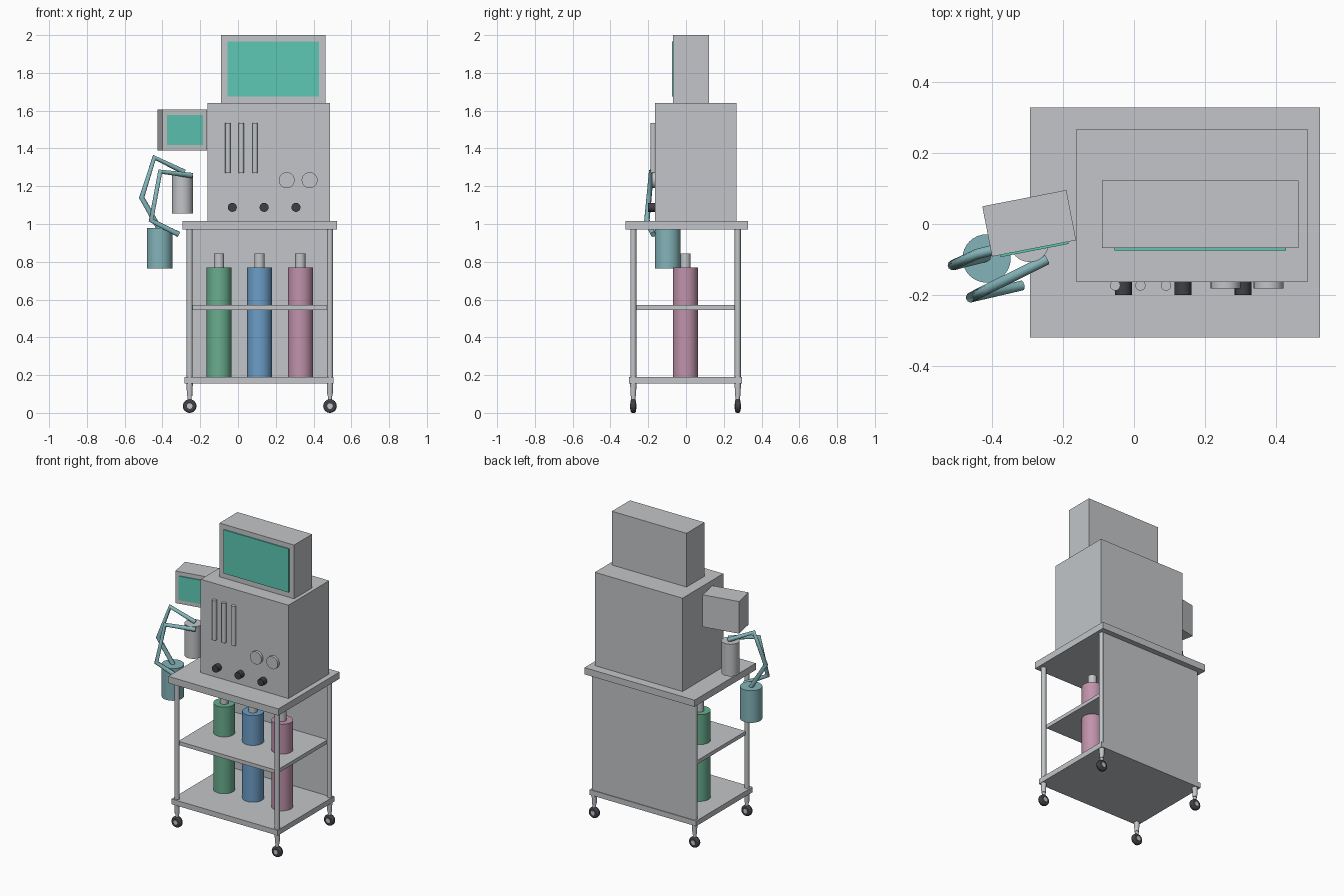
import bpy
import math
from mathutils import Vector

old = bpy.data.objects.get("Cube")
if old:
    bpy.data.objects.remove(old, do_unlink=True)


def material(name, r, g, b):
    m = bpy.data.materials.new(name)
    m.use_nodes = True
    m.diffuse_color = (r, g, b, 1)
    m.node_tree.nodes["Principled BSDF"].inputs["Base Color"].default_value = (r, g, b, 1)
    return m


GREY = material("light_grey", 0.54, 0.56, 0.58)
SCREEN = material("screen_green", 0.11, 0.58, 0.46)
TEAL = material("hose_teal", 0.23, 0.46, 0.49)
GREEN = material("cylinder_green", 0.14, 0.42, 0.27)
BLUE = material("cylinder_blue", 0.15, 0.34, 0.57)
PINK = material("cylinder_pink", 0.53, 0.29, 0.41)
DARK = material("dark_rubber", 0.05, 0.05, 0.06)


def finish(name, mat, smooth=False):
    ob = bpy.context.object
    ob.name = name
    ob.data.materials.append(mat)
    if smooth:
        bpy.ops.object.shade_smooth_by_angle(angle=math.radians(35))
    return ob


def box(name, mat, x, y, z, turn=0):
    """Box from (min, max) ranges, optionally turned about its own vertical axis."""
    mid = [sum(r) / 2 for r in (x, y, z)]
    bpy.ops.mesh.primitive_cube_add(size=1, location=mid, rotation=(0, 0, turn))
    ob = finish(name, mat)
    ob.scale = [r[1] - r[0] for r in (x, y, z)]
    return ob


def rod(name, mat, start, end, radius, end_radius=None, sides=32):
    """Round bar between two points, tapering if end_radius is given."""
    a, b = Vector(start), Vector(end)
    turn = (b - a).to_track_quat('Z', 'Y').to_euler()
    bpy.ops.mesh.primitive_cone_add(
        vertices=sides, radius1=radius,
        radius2=radius if end_radius is None else end_radius,
        depth=(b - a).length, location=(a + b) / 2, rotation=turn)
    return finish(name, mat, True)


# Trolley: worktop, shelves and back panel
box("worktop", GREY, (-0.293, 0.523), (-0.32, 0.328), (0.97, 1.015))
box("bottom_shelf", GREY, (-0.282, 0.506), (-0.302, 0.296), (0.155, 0.19))
box("middle_shelf", GREY, (-0.256, 0.474), (-0.267, 0.272), (0.545, 0.57))
box("back_panel", GREY, (-0.258, 0.489), (0.278, 0.291), (0.19, 0.97))

# Legs and casters
for side, x in (("right", -0.256), ("left", 0.487)):
    for end, y in (("front", -0.279), ("back", 0.274)):
        tag = end + "_" + side
        rod(tag + "_leg", GREY, (x, y, 0.19), (x, y, 0.97), 0.016)
        rod(tag + "_caster_stem", GREY, (x, y, 0.155), (x, y, 0.09), 0.017, 0.014)
        rod(tag + "_caster_neck", GREY, (x, y, 0.09), (x, y, 0.05), 0.011)
        wheel = rod(tag + "_wheel", DARK, (x, y - 0.014, 0.036),
                    (x, y + 0.014, 0.036), 0.036, sides=24)
        bevel = wheel.modifiers.new("rounded_tread", 'BEVEL')
        bevel.width = 0.008
        bevel.segments = 2
        rod(tag + "_hub", GREY, (x, y - 0.017, 0.036), (x, y + 0.017, 0.036), 0.015, sides=16)

# Gas cylinders on the bottom shelf
for name, mat, x in (("green", GREEN, -0.1), ("blue", BLUE, 0.114), ("pink", PINK, 0.33)):
    rod(name + "_gas_cylinder", mat, (x, -0.003, 0.19), (x, -0.003, 0.77), 0.066)
    rod(name + "_cylinder_neck", GREY, (x, -0.003, 0.77), (x, -0.003, 0.845), 0.027)

# Main cabinet and upper monitor
box("cabinet", GREY, (-0.162, 0.488), (-0.163, 0.268), (1.015, 1.64))
box("upper_monitor", GREY, (-0.09, 0.463), (-0.068, 0.123), (1.64, 2.0))
box("upper_screen", SCREEN, (-0.055, 0.428), (-0.075, -0.067), (1.675, 1.967))

# Side monitor, turned slightly, with its screen on the front face
turn = math.radians(11)
centre = Vector((-0.295, 0.002, 1.4975))
box("side_monitor", GREY, (-0.4155, -0.1745), (-0.07, 0.074), (1.39, 1.605), turn)
plate = box("side_screen", SCREEN, (-0.0975, 0.0975), (-0.004, 0.004), (-0.08, 0.08), turn)
plate.location = centre + Vector((math.sin(turn), -math.cos(turn), 0)) * 0.074

# Flow tubes, gauges and knobs on the cabinet front
for i, x in enumerate((-0.053, 0.018, 0.09)):
    rod(f"flow_tube_{i + 1}", GREY, (x, -0.173, 1.27), (x, -0.173, 1.535), 0.0145, sides=20)
for i, x in enumerate((0.258, 0.379)):
    rod(f"gauge_{i + 1}", GREY, (x, -0.16, 1.232), (x, -0.181, 1.232), 0.042)
for i, x in enumerate((-0.03, 0.138, 0.307)):
    rod(f"knob_{i + 1}", DARK, (x, -0.16, 1.088), (x, -0.2, 1.088), 0.024, sides=16)

# Vaporiser canister and breathing bag canister
rod("upper_canister", GREY, (-0.294, -0.052, 1.055), (-0.294, -0.052, 1.27), 0.055)
rod("lower_canister", TEAL, (-0.415, -0.097, 0.765), (-0.415, -0.097, 0.98), 0.068)


def hose(name, points, radius=0.0145):
    """Angular hose with mitred bends through the points."""
    curve = bpy.data.curves.new(name, 'CURVE')
    curve.dimensions = '3D'
    curve.bevel_depth = radius
    curve.bevel_resolution = 3
    curve.use_fill_caps = True
    line = curve.splines.new('POLY')
    line.points.add(len(points) - 1)
    for p, co in zip(line.points, points):
        p.co = (*co, 1)
    curve.materials.append(TEAL)
    bpy.context.collection.objects.link(bpy.data.objects.new(name, curve))


hose("front_hose", [(-0.245, -0.1, 1.257), (-0.412, -0.183, 1.277),
                    (-0.46, -0.207, 1.02), (-0.315, -0.173, 0.945)])
hose("back_hose", [(-0.285, -0.045, 1.275), (-0.443, -0.085, 1.352),
                   (-0.51, -0.116, 1.14), (-0.408, -0.09, 0.96)])
